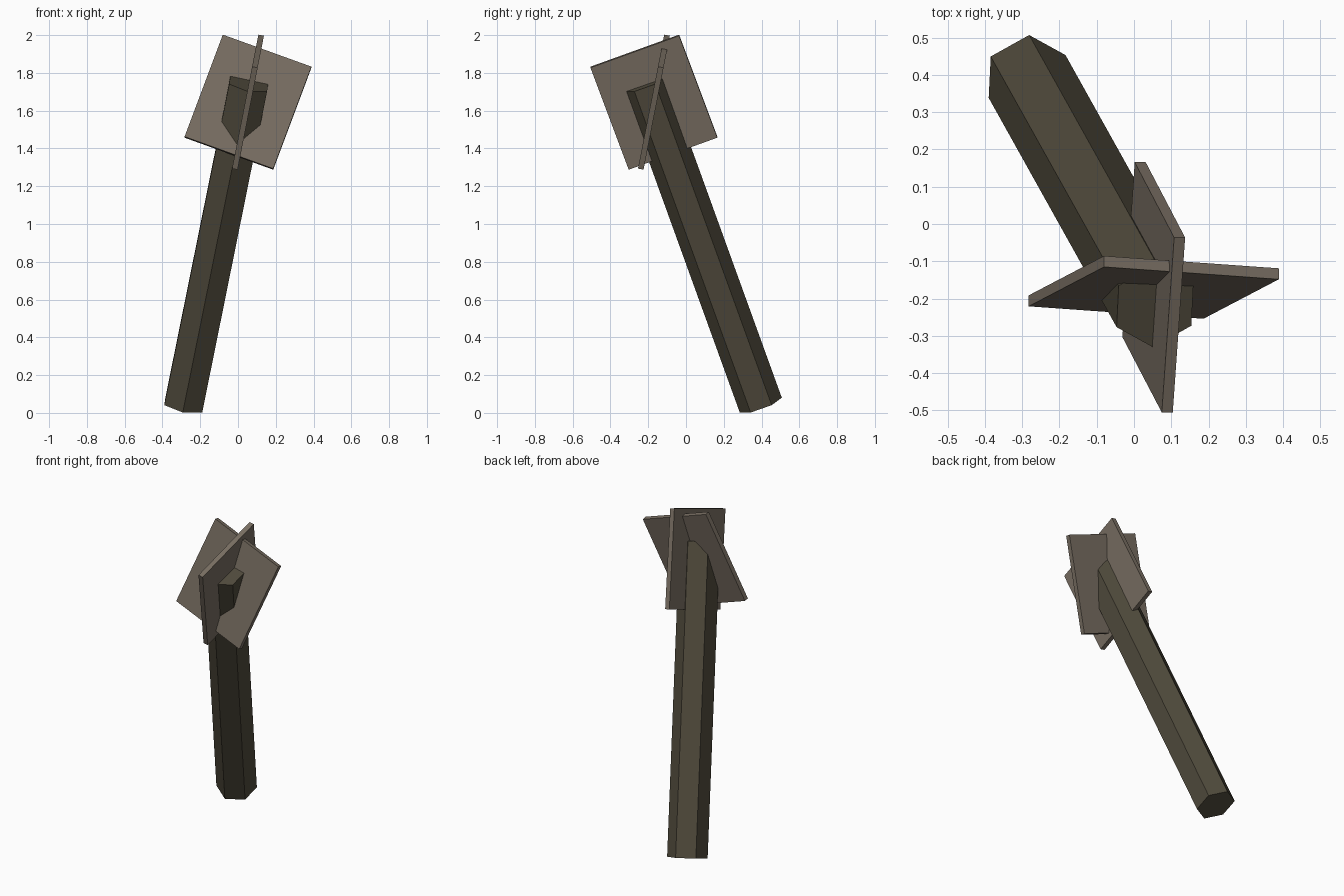
import bpy
import math
from mathutils import Vector, Matrix

if "Cube" in bpy.data.objects:
    bpy.data.objects.remove(bpy.data.objects["Cube"])


def material(name, color):
    m = bpy.data.materials.new(name)
    m.diffuse_color = (*color, 1)
    m.use_nodes = True
    m.node_tree.nodes["Principled BSDF"].inputs["Base Color"].default_value = m.diffuse_color
    return m


shaft_mat = material("dark brown", (0.080, 0.069, 0.045))
fin_mat = material("grey brown", (0.188, 0.156, 0.122))


def add_object(name, verts, faces, mat, matrix):
    mesh = bpy.data.meshes.new(name)
    mesh.from_pydata([matrix @ Vector(v) for v in verts], [], faces)
    mesh.materials.append(mat)
    mesh.update()
    obj = bpy.data.objects.new(name, mesh)
    bpy.context.collection.objects.link(obj)
    return obj


def prism(name, ring, height, mat, matrix):
    """Extrude a counter-clockwise ring along local z."""
    n = len(ring)
    verts = [(x, y, z) for z in (0, height) for x, y in ring]
    faces = [tuple(reversed(range(n))), tuple(range(n, 2 * n))]
    faces += [(i, (i + 1) % n, n + (i + 1) % n, n + i) for i in range(n)]
    return add_object(name, verts, faces, mat, matrix)


# Leaning hexagonal shaft, one corner pair kept level
foot = Vector((-0.287, 0.396, 0.041))
axis = Vector((0.202, -0.362, 1.0))
length = 1.70 * axis.length
axis.normalize()
level = Vector((-axis.y, axis.x, 0)).normalized()
side = axis.cross(level)
frame = Matrix((level, side, axis)).transposed().to_4x4()
hexagon = [(0.118 * math.cos(math.pi * i / 3), 0.118 * math.sin(math.pi * i / 3))
           for i in range(6)]
prism("shaft", hexagon, length, shaft_mat, Matrix.Translation(foot) @ frame)

# Two crossed, tilted fins: the second is the first turned a quarter about z
W, H, T = 0.25, 0.293, 0.03
rect = [(-W, -H), (W, -H), (W, H), (-W, H)]
centre = Matrix.Translation((0.053, -0.17, 1.645))
tilt = Matrix.Rotation(math.radians(-11.1), 4, 'X') @ Matrix.Rotation(math.radians(20.2), 4, 'Y')
stand = Matrix.Rotation(math.radians(90), 4, 'X') @ Matrix.Translation((0, 0, -T / 2))
for name, turn in (("front_fin", 0), ("side_fin", -90)):
    spin = Matrix.Rotation(math.radians(turn), 4, 'Z')
    prism(name, rect, T, fin_mat, centre @ spin @ tilt @ stand)
